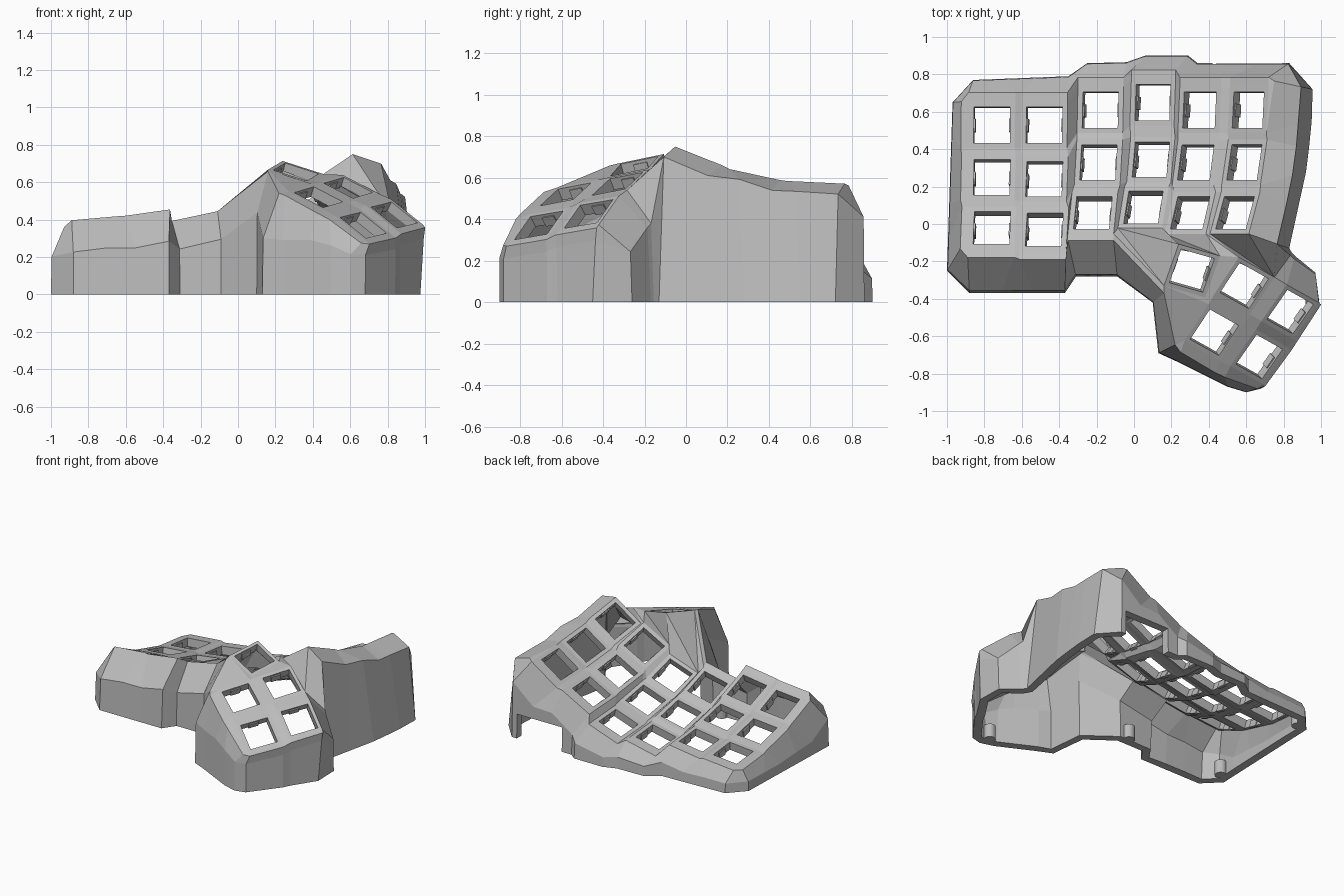
import bpy, bmesh, math
from mathutils import Vector, Matrix

if "Cube" in bpy.data.objects:
    bpy.data.objects.remove(bpy.data.objects["Cube"], do_unlink=True)

grey = bpy.data.materials.new("plain grey")
grey.use_nodes = True
grey.diffuse_color = (0.5, 0.5, 0.5, 1)
grey.node_tree.nodes["Principled BSDF"].inputs["Base Color"].default_value = (0.5, 0.5, 0.5, 1)

bm = bmesh.new()
tabs = bmesh.new()
verts = {}          # corner name -> vertex


def face(names):
    """Add a face through named corners."""
    bm.faces.new([verts[n] for n in names.split()])


def key(name, centre, u, v, half):
    """Square key frame around an open switch hole, with two side tabs."""
    c, u = Vector(centre), Vector(u).normalized()
    v = Vector(v)
    v = (v - u * v.dot(u)).normalized()
    n = u.cross(v)
    inner = []
    for tag, su, sv in (("sw", -1, -1), ("se", 1, -1), ("ne", 1, 1), ("nw", -1, 1)):
        side = u * su + v * sv
        verts[name + tag] = bm.verts.new(c + side * half)
        inner.append(bm.verts.new(c + side * 0.097))
    outer = [verts[name + t] for t in ("sw", "se", "ne", "nw")]
    for i in range(4):
        j = (i + 1) % 4
        bm.faces.new((outer[i], outer[j], inner[j], inner[i]))
    turn = Matrix((u, v, n)).transposed().to_4x4()
    for s in (-1, 1):
        place = Matrix.Translation(c + u * s * .1 - n * .04) @ turn
        bmesh.ops.create_cube(tabs, size=1, matrix=place @ Matrix.Diagonal((.02, .07, .05, 1)))


# Finger keys: six columns A-F, rows b(ack), m(iddle), f(ront)
columns = {
    "A": (5, (-.76, .53, .18), (-.76, .25, .235), (-.76, -.02, .33)),
    "B": (8, (-.48, .53, .20), (-.48, .24, .26), (-.48, -.03, .36)),
    "C": (12, (-.18, .61, .175), (-.19, .33, .24), (-.22, .06, .345)),
    "D": (19, (.10, .65, .22), (.09, .345, .275), (.05, .09, .37)),
    "E": (28, (.35, .61, .37), (.33, .33, .42), (.30, .06, .515)),
    "F": (34, (.61, .61, .505), (.59, .33, .545), (.54, .06, .635)),
}
for col, (tilt, *rows) in columns.items():
    a = math.radians(tilt)
    for row, slope, lean, c in zip("bmf", (6, 15, 25), (0, .07, .15), rows):
        b = math.radians(slope)
        drift = lean if col in "CDEF" else 0
        key(col + row, c, (math.cos(a), 0, math.sin(a)), (drift, math.cos(b), -math.sin(b)), .125)

# Thumb keys: columns p, q, r, rows t(op) and b(ottom)
across = (.16, .25, .05)
key("pt", (.31, -.25, .655), (.28, -.08, -.09), (.09, .28, .06), .12)
for name, c, dip in (("qt", (.59, -.33, .57), -.13), ("rt", (.835, -.47, .425), -.2),
                     ("qb", (.43, -.58, .52), -.13), ("rb", (.67, -.71, .37), -.2)):
    key(name, c, (.25, -.14, dip), across, .12)


def join_rows(k, below):
    face(f"{k}sw {below}nw {below}ne {k}se")


def join_cols(k, right):
    face(f"{k}se {right}sw {right}nw {k}ne")


def join_four(a, b, c, d):
    face(f"{a}se {c}ne {d}nw {b}sw")


# Webs between keys
for col in "ABCDEF":
    join_rows(col + "b", col + "m")
    join_rows(col + "m", col + "f")
for l, r in zip("ABCDE", "BCDEF"):
    for row in "bmf":
        join_cols(l + row, r + row)
    for up, low in ("bm", "mf"):
        join_four(l + up, r + up, l + low, r + low)
join_cols("pt", "qt")
join_cols("qt", "rt")
join_cols("qb", "rb")
join_rows("qt", "qb")
join_rows("rt", "rb")
join_four("qt", "rt", "qb", "rb")

# Saddle between finger and thumb keys
for names in ("ptse qbnw qtsw", "ptsw qbnw ptse", "ptsw qbsw qbnw",
              "Cfse ptsw Dfsw", "Dfsw ptsw ptnw", "Dfsw ptnw Dfse", "Dfse ptnw Efsw",
              "Efsw ptnw ptne", "Efsw ptne Efse", "Efse ptne qtnw",
              "Efse qtnw Ffsw", "Ffsw qtnw qtne", "Ffsw qtne Ffse"):
    face(names)

# Outer wall: plate corner -> lip -> shoulder -> floor
wall = []


def run(names, start, end, drop, reach=.95, lip=None):
    """Spread floor points evenly from start to end under the named corners."""
    names = names.split()
    for i, n in enumerate(names):
        plate = rim = verts[n]
        if lip:
            rim = bm.verts.new(plate.co + Vector(lip))
        f = i / max(1, len(names) - 1)
        floor = Vector((*start, 0)).lerp(Vector((*end, 0)), f)
        mid = rim.co.lerp(floor, reach)
        mid.z = max(rim.co.z - drop, .07)
        wall.append((plate, rim, bm.verts.new(mid), bm.verts.new(floor)))


def spot(name, at, drop, reach=.95, lip=None):
    run(name, at, at, drop, reach, lip)


back = (0, .05, -.005)
front = (0, -.045, .025)
run("Afsw Afnw Amsw Amnw Absw Abnw", (-1, -.25), (-.97, .65), .16, lip=(-.04, 0, -.01))
run("Abnw Abne Bbnw Bbne", (-.86, .77), (-.35, .79), .1, lip=back)
run("Cbnw Cbne", (-.25, .86), (-.04, .865), .1, lip=back)
run("Dbnw Dbne", (.06, .9), (.29, .9), .13, lip=back)
run("Ebnw Ebne Fbnw Fbne", (.34, .86), (.83, .86), .15, lip=back)
spot("Fbne", (.955, .72), .05, .7, (.03, .03, .005))
run("Fbse Fmne", (.95, .55), (.935, .4), .05, .7)
run("Fmse Ffne Ffse", (.92, .28), (.83, -.13), .05, .7)
spot("qtne", (.845, -.155), .16, .9)
spot("rtnw", (.86, -.17), .15, .9)
spot("rtne", (.97, -.26), .13)
spot("rtne", (.975, -.45), .06, .3, (.012, -.01, -.015))
spot("rtse", (.865, -.62), .06, .5, (.02, -.012, -.016))
spot("rbne", (.84, -.67), .06, .5, (.02, -.012, -.016))
spot("rbse", (.68, -.88), .06, lip=(.015, -.01, -.015))
spot("rbse", (.6, -.9), .06, lip=(-.03, -.025, -.01))
run("rbsw qbse", (.5, -.87), (.38, -.81), .14, lip=(-.03, -.06, -.02))
spot("qbsw", (.24, -.74), .24, lip=(-.02, -.06, -.02))
spot("qbsw", (.13, -.69), .24, lip=(-.05, -.02, -.01))
spot("ptsw", (.10, -.42), .22, lip=(0, -.04, -.01))
run("Cfse Cfsw", (-.09, -.28), (-.31, -.28), .15, lip=(0, -.035, .02))
run("Bfse Bfsw Afse Afsw", (-.37, -.37), (-.88, -.37), .17, .92, front)

for here, after in zip(wall, wall[1:] + wall[:1]):
    for i in range(3):
        loop = list(dict.fromkeys((here[i], here[i + 1], after[i + 1], after[i])))
        if len(loop) > 2:
            bm.faces.new(loop)

bmesh.ops.recalc_face_normals(bm, faces=bm.faces)
if sum(f.normal.z * f.calc_area() for f in bm.faces) < 0:
    bmesh.ops.reverse_faces(bm, faces=bm.faces)


def add_object(name, source):
    mesh = bpy.data.meshes.new(name)
    source.to_mesh(mesh)
    source.free()
    mesh.materials.append(grey)
    obj = bpy.data.objects.new(name, mesh)
    bpy.context.collection.objects.link(obj)
    return obj


shell = add_object("keyboard_shell", bm)
add_object("switch_tabs", tabs)

# Shell thickness and cable opening in the back wall
solid = shell.modifiers.new("thickness", "SOLIDIFY")
solid.thickness = .06
solid.offset = -1
bpy.ops.mesh.primitive_cube_add(size=1, location=(.605, .87, .04))
cutter = bpy.context.object
cutter.name = "cable_opening_cutter"
cutter.scale = (.37, .24, .28)
cutter.hide_render = True
cut = shell.modifiers.new("cable opening", "BOOLEAN")
cut.operation = "DIFFERENCE"
cut.object = cutter
bpy.context.view_layer.objects.active = shell
for m in ("thickness", "cable opening"):
    bpy.ops.object.modifier_apply(modifier=m)
bpy.data.objects.remove(cutter, do_unlink=True)
for v in shell.data.vertices:
    v.co.z = max(v.co.z, 0)

# Screw posts inside the floor edge
for x, y in ((-.92, -.19), (-.89, .65), (-.14, -.22), (.58, -.82)):
    bpy.ops.mesh.primitive_cylinder_add(vertices=16, radius=.04, depth=.1, location=(x, y, .05))
    post = bpy.context.object
    post.name = "screw_post"
    post.data.materials.append(grey)
